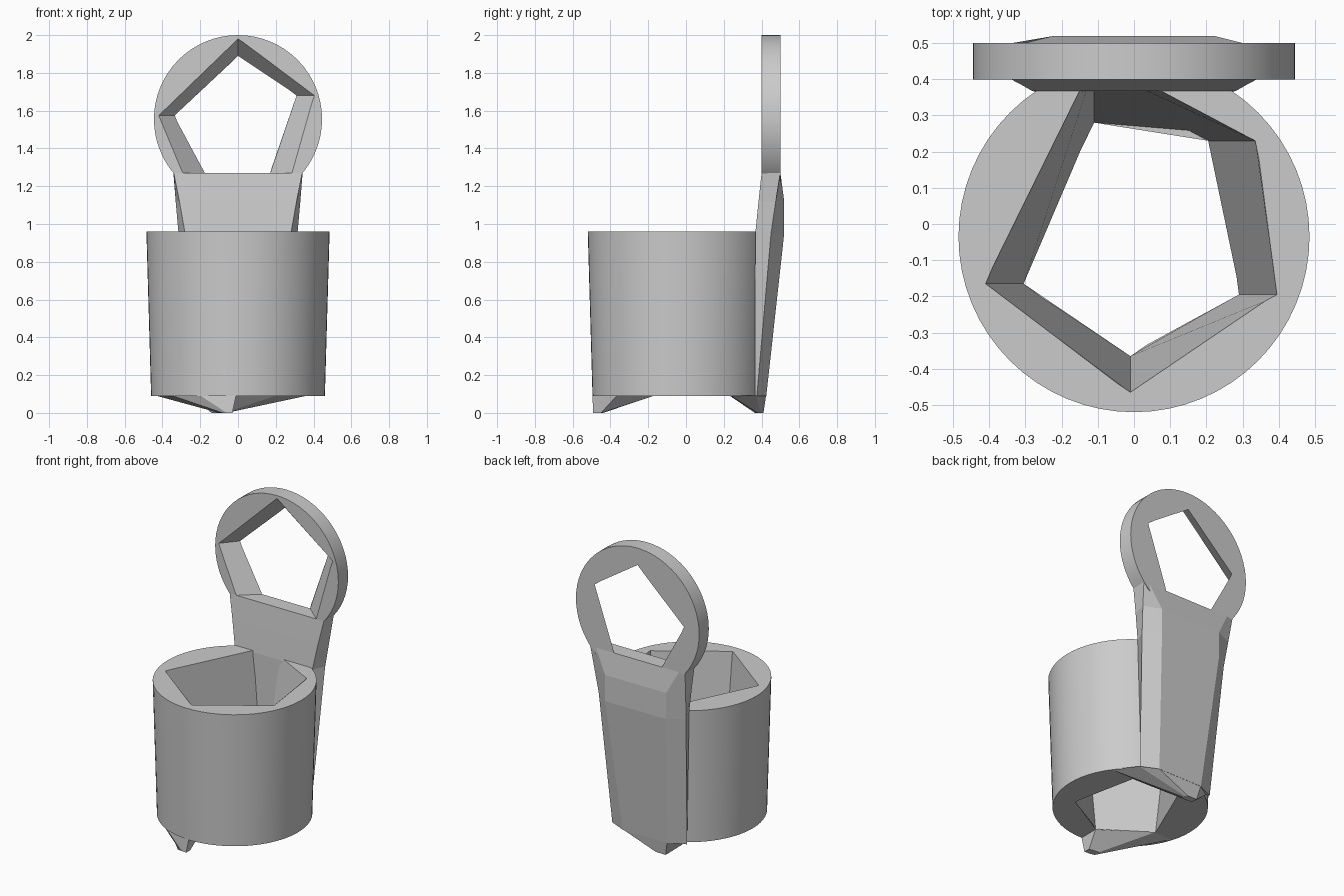
import bpy, bmesh, math
from mathutils import Vector

if "Cube" in bpy.data.objects:
    bpy.data.objects.remove(bpy.data.objects["Cube"], do_unlink=True)

grey = bpy.data.materials.new("plain grey")
grey.use_nodes = True
grey.diffuse_color = (0.6, 0.6, 0.6, 1)
grey.node_tree.nodes["Principled BSDF"].inputs["Base Color"].default_value = (0.6, 0.6, 0.6, 1)


def loft(name, rings):
    """Solid through a list of rings that all have the same point count."""
    bm = bmesh.new()
    loops = [[bm.verts.new(p) for p in ring] for ring in rings]
    n = len(loops[0])
    for a, b in zip(loops, loops[1:]):
        for i in range(n):
            j = (i + 1) % n
            bm.faces.new((a[i], a[j], b[j], b[i]))
    bm.faces.new(loops[0])
    bm.faces.new(loops[-1])
    bmesh.ops.recalc_face_normals(bm, faces=bm.faces)
    mesh = bpy.data.meshes.new(name)
    bm.to_mesh(mesh)
    bm.free()
    mesh.materials.append(grey)
    obj = bpy.data.objects.new(name, mesh)
    bpy.context.collection.objects.link(obj)
    return obj


def flat(points, z):
    return [(x, y, z) for x, y in points]


def upright(points, y):
    return [(x, y, z) for x, z in points]


def circle(cx, cy, r, n=64):
    return [(cx + r * math.cos(math.tau * i / n), cy + r * math.sin(math.tau * i / n))
            for i in range(n)]


def activate(obj):
    bpy.ops.object.select_all(action='DESELECT')
    obj.select_set(True)
    bpy.context.view_layer.objects.active = obj


def cut_hole(obj, start, end):
    """Cut a tapered hole whose walls run past both end rings."""
    pairs = [(Vector(a), Vector(b)) for a, b in zip(start, end)]
    cutter = loft("hole_cutter", [[a.lerp(b, t) for a, b in pairs] for t in (-0.15, 1.15)])
    cutter.hide_render = True
    mod = obj.modifiers.new("hole", 'BOOLEAN')
    mod.operation = 'DIFFERENCE'
    mod.solver = 'EXACT'
    mod.object = cutter
    activate(obj)
    bpy.ops.object.modifier_apply(modifier=mod.name)
    bpy.data.objects.remove(cutter, do_unlink=True)


def smooth(obj):
    activate(obj)
    bpy.ops.object.shade_smooth_by_angle(angle=math.radians(20))


# Tapered cup with a five-sided through hole
cup = loft("cup", [flat(circle(0, -0.035, 0.46), 0.09),
                   flat(circle(0, -0.035, 0.485), 0.96)])
cut_hole(cup,
         flat([(-0.305, -0.165), (-0.01, -0.365), (0.29, -0.195), (0.205, 0.23), (-0.11, 0.28)], 0.09),
         flat([(-0.41, -0.165), (-0.01, -0.465), (0.395, -0.195), (0.335, 0.23), (-0.11, 0.45)], 0.96))
smooth(cup)

# Upright hanging ring with a five-sided tapered hole
ring = loft("hanging_ring", [upright(circle(0, 1.555, 0.445), y) for y in (0.4, 0.5)])
cut_hole(ring,
         upright([(0, 1.98), (0.405, 1.68), (0.28, 1.25), (-0.28, 1.25), (-0.42, 1.575)], 0.4),
         upright([(0, 1.89), (0.31, 1.68), (0.165, 1.25), (-0.165, 1.25), (-0.335, 1.575)], 0.5))
smooth(ring)


# Back plate, faceted, joining cup and ring
def plate_section(z, front, edge, back):
    half = [front, edge, back]
    return flat(half + [(-x, y) for x, y in reversed(half)], z)


loft("back_plate", [
    plate_section(0.09, (0.25, 0.365), (0.27, 0.375), (0.16, 0.425)),
    plate_section(0.95, (0.28, 0.367), (0.315, 0.45), (0.22, 0.52)),
    plate_section(1.12, (0.31, 0.384), (0.33, 0.475), (0.22, 0.52)),
    plate_section(1.27, (0.34, 0.40), (0.342, 0.499), (0.30, 0.50)),
])

# Two wedge feet under the cup
loft("front_foot", [
    flat([(-0.305, -0.165), (-0.01, -0.365), (-0.01, -0.495), (-0.2, -0.448),
          (-0.35, -0.332), (-0.437, -0.165)], 0.092),
    flat([(-0.1, -0.44), (-0.03, -0.45), (-0.03, -0.492), (-0.06, -0.489),
          (-0.08, -0.487), (-0.1, -0.482)], 0)])
loft("back_foot", [
    flat([(0.205, 0.23), (-0.11, 0.28), (-0.25, 0.365), (-0.16, 0.424),
          (0.16, 0.424), (0.27, 0.37), (0.37, 0.235)], 0.092),
    flat([(-0.07, 0.365), (-0.12, 0.365), (-0.14, 0.37), (-0.14, 0.41),
          (-0.07, 0.41), (-0.062, 0.395), (-0.062, 0.38)], 0)])
